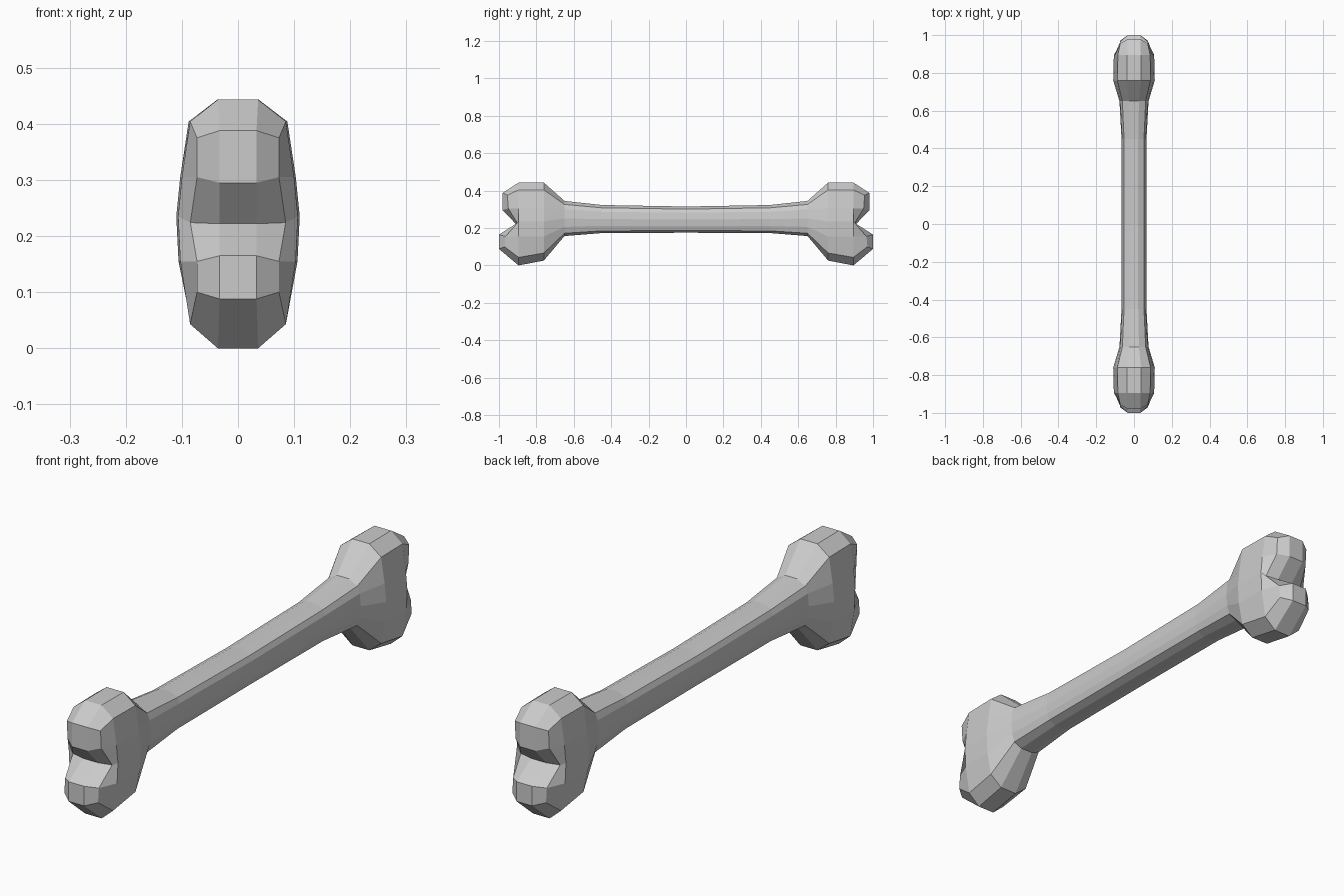
import bpy, bmesh

if "Cube" in bpy.data.objects:
    bpy.data.objects.remove(bpy.data.objects["Cube"])

# Cross-sections, right half only, listed from top to bottom as (x, z)
UNIT = [(.34, 1), (.80, .90), (.94, .76), (1, .5), (.94, .26), (.80, .08), (.34, 0)]
KNOB = [(.037, .443), (.088, .404), (.103, .305), (.11, .235), (.106, .155), (.088, .043), (.037, 0)]


def shaft(y, width, low, high):
    return [(x * width, y, low + t * (high - low)) for x, t in UNIT]


# Half sections from the middle of the bone to one end
sections = [
    shaft(0, .065, .175, .315),
    shaft(.45, .066, .173, .323),
    shaft(.65, .077, .157, .345),
    [(x, .76, .026 + z * (.443 - .026) / .443 if z < .1 else z) for x, z in KNOB],
    [(x * .97, .895, z) for x, z in KNOB],
    # rim of the twin lobes
    [(.033, .98, .388), (.073, .955, .375), (.073, .95, .305), (.085, .90, .224),
     (.073, .965, .155), (.073, .97, .10), (.033, 1.0, .088)],
]
# Inner points of the end face: upper lobe, notch, lower lobe
INNER = [(.033, .98, .295), (.033, .91, .222), (.033, 1.0, .165)]

bm = bmesh.new()


def ring(half, sy):
    pts = half + [(-x, y, z) for x, y, z in reversed(half)]
    return [bm.verts.new((x, sy * y, z)) for x, y, z in pts]


middle = ring(sections[0], 1)
for sy in (1, -1):
    # Loft the shaft and knob
    prev = middle
    for half in sections[1:]:
        cur = ring(half, sy)
        n = len(cur)
        for i in range(n):
            j = (i + 1) % n
            bm.faces.new((prev[i], prev[j], cur[j], cur[i]))
        prev = cur
    # Close the end with three columns of faces
    right, left = prev[:7], prev[:6:-1]
    cols = []
    for side, sx in ((right, 1), (left, -1)):
        a = [side[0]] + [bm.verts.new((sx * x, sy * y, z)) for x, y, z in INNER] + [side[6]]
        b = side[1:6]
        for i in range(4):
            bm.faces.new((a[i], a[i + 1], b[i + 1], b[i]))
        cols.append(a)
    for i in range(4):
        bm.faces.new((cols[0][i], cols[0][i + 1], cols[1][i + 1], cols[1][i]))

bmesh.ops.recalc_face_normals(bm, faces=bm.faces)
mesh = bpy.data.meshes.new("bone")
bm.to_mesh(mesh)
bm.free()
bpy.context.collection.objects.link(bpy.data.objects.new("bone", mesh))
